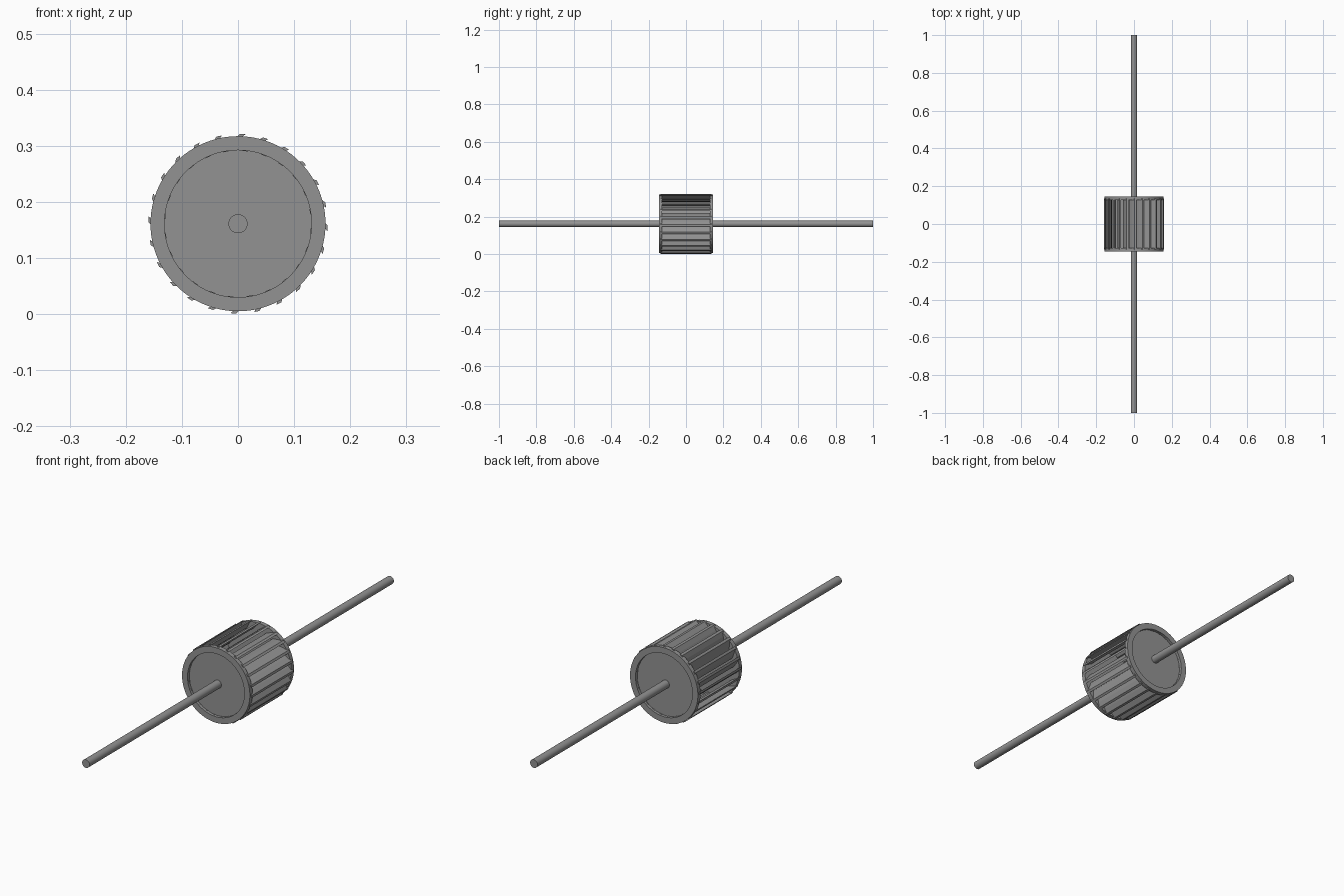
import bpy, bmesh, math
from mathutils import Vector, Matrix

if "Cube" in bpy.data.objects:
    bpy.data.objects.remove(bpy.data.objects["Cube"])

AXIS_Z = 0.161      # height of the roller axis
BLADES = 24

gray = bpy.data.materials.new("mid gray")
gray.diffuse_color = (0.29, 0.29, 0.29, 1)
gray.use_nodes = True
gray.node_tree.nodes["Principled BSDF"].inputs["Base Color"].default_value = gray.diffuse_color


def finish(name, bm, smooth=True):
    bmesh.ops.remove_doubles(bm, verts=bm.verts, dist=1e-5)
    bmesh.ops.recalc_face_normals(bm, faces=bm.faces)
    mesh = bpy.data.meshes.new(name)
    bm.to_mesh(mesh)
    bm.free()
    mesh.materials.append(gray)
    ob = bpy.data.objects.new(name, mesh)
    ob.location.z = AXIS_Z
    bpy.context.collection.objects.link(ob)
    if smooth:
        bpy.ops.object.select_all(action='DESELECT')
        ob.select_set(True)
        bpy.context.view_layer.objects.active = ob
        bpy.ops.object.shade_smooth_by_angle(angle=math.radians(30))
    return ob


def lathe(name, profile, steps):
    """Revolve (radius, y) points around the y axis."""
    bm = bmesh.new()
    vs = [bm.verts.new((r, y, 0)) for r, y in profile]
    edges = [bm.edges.new(p) for p in zip(vs, vs[1:])]
    bmesh.ops.spin(bm, geom=vs + edges, cent=(0, 0, 0), axis=(0, 1, 0),
                   angle=math.tau, steps=steps, use_duplicate=False)
    return finish(name, bm)


# Long shaft through the whole roller
lathe("shaft", [(0, -1), (0.017, -1), (0.017, 1), (0, 1)], 32)

# End flanges: raised rim around a recessed disc
for name, s in (("front_flange", -1), ("back_flange", 1)):
    lathe(name, [(0, s * 0.127), (0.156, s * 0.127), (0.156, s * 0.145),
                 (0.131, s * 0.145), (0.131, s * 0.133), (0, s * 0.133)], 96)

# Slanted blades between the flanges, tips leaning clockwise
bm = bmesh.new()
stations = [(0.130, 12.5), (0.146, 5.5), (0.160, 0)]   # radius, angle offset
half = 0.005                                           # half width along the rim
for i in range(BLADES):
    tip = 87.1 + i * 360 / BLADES
    section = []
    for side, pts in ((1, stations), (-1, stations[::-1])):
        for r, off in pts:
            a = math.radians(tip + off) + side * half / r
            section.append((r * math.cos(a), r * math.sin(a)))
    front = [bm.verts.new((x, -0.136, z)) for x, z in section]
    back = [bm.verts.new((x, 0.136, z)) for x, z in section]
    n = len(section)
    for k in range(n):
        j = (k + 1) % n
        bm.faces.new((front[k], front[j], back[j], back[k]))
    bm.faces.new(front[::-1])
    bm.faces.new(back)
finish("blades", bm, smooth=False)
